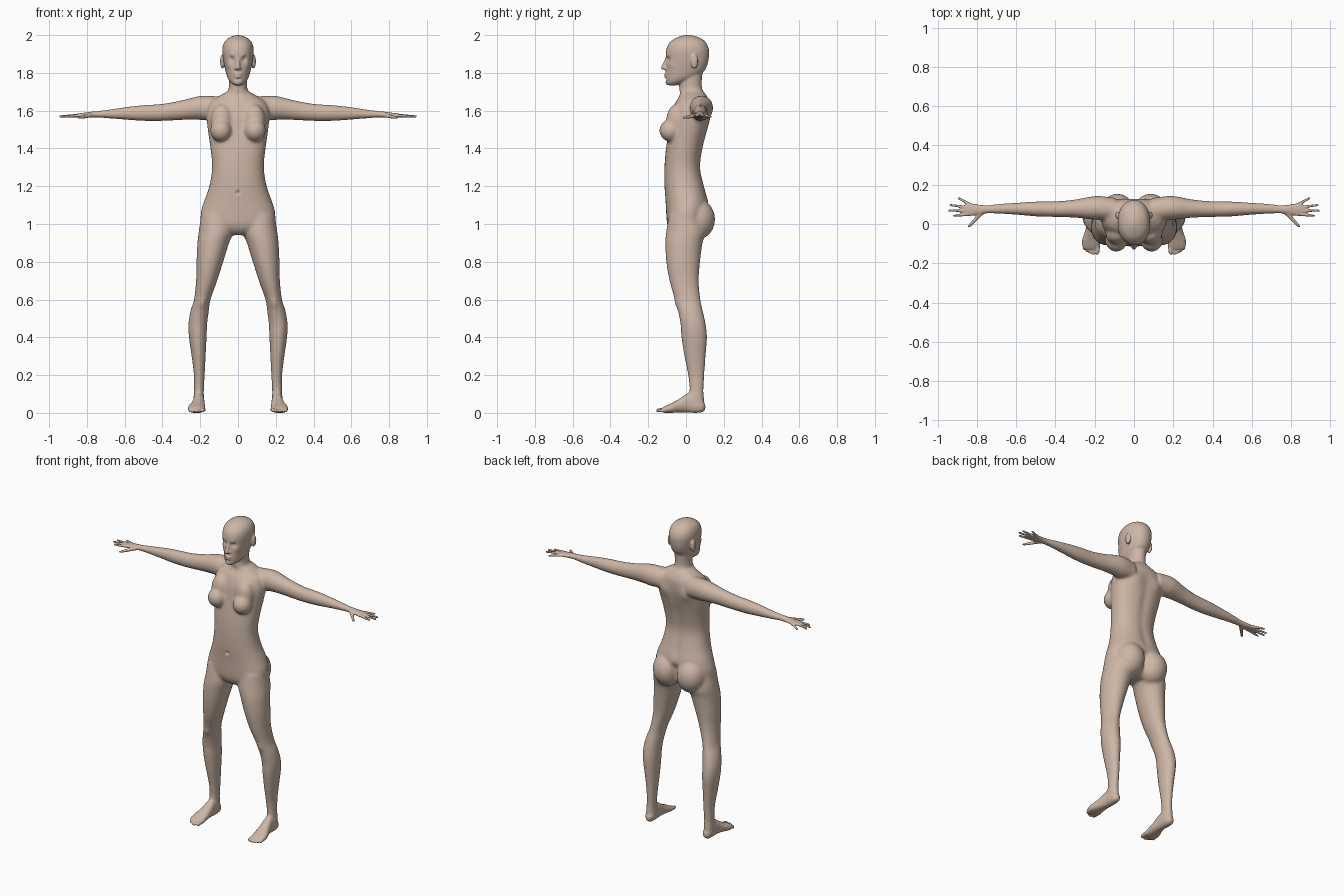
import bpy, bmesh, math
from mathutils import Matrix, Vector

bm = bmesh.new()


def loft(axis, rows, n=2.0, seg=40, sub=5):
    """Smooth skin through rows (t, u0, u1, v0, v1): superellipses boxed by u and v, at t on the axis."""
    pts = []
    for i in range(len(rows) - 1):
        p0, p1 = rows[max(i - 1, 0)], rows[i]
        p2, p3 = rows[i + 1], rows[min(i + 2, len(rows) - 1)]
        last = i == len(rows) - 2
        for s in range(sub + (1 if last else 0)):
            f = s / sub
            pts.append([0.5 * (2 * b + (c - a) * f + (2 * a - 5 * b + 4 * c - d) * f * f
                               + (3 * b - a - 3 * c + d) * f ** 3)
                        for a, b, c, d in zip(p0, p1, p2, p3)])
    rings = []
    for t, u0, u1, v0, v1 in pts:
        ring = []
        for k in range(seg):
            a = 2 * math.pi * k / seg
            c, s = math.cos(a), math.sin(a)
            u = (u0 + u1) / 2 + (u1 - u0) / 2 * math.copysign(abs(c) ** (2 / n), c)
            v = (v0 + v1) / 2 + (v1 - v0) / 2 * math.copysign(abs(s) ** (2 / n), s)
            co = {'x': (t, u, v), 'y': (u, t, v), 'z': (u, v, t)}[axis]
            ring.append(bm.verts.new(co))
        rings.append(ring)
    for r, q in zip(rings, rings[1:]):
        for k in range(seg):
            j = (k + 1) % seg
            bm.faces.new((r[k], r[j], q[j], q[k]))
    bm.faces.new(rings[0])
    bm.faces.new(rings[-1])


def ball(c, r, seg=24):
    m = Matrix.Translation(c) @ Matrix.Diagonal((*r, 1))
    bmesh.ops.create_uvsphere(bm, u_segments=seg, v_segments=seg // 2, radius=1, matrix=m)


def digit(p, q, r0, r1, steps=16):
    """Tapering finger or toe made of a row of overlapping balls."""
    p, q = Vector(p), Vector(q)
    for i in range(steps + 1):
        f = i / steps
        r = r0 + (r1 - r0) * f
        ball(p.lerp(q, f), (r, r, r), 12)


# leg: z, x range, y range
loft('z', [
    (1.05, .03, .195, -.09, .08), (.96, .024, .208, -.105, .105), (.90, .047, .215, -.11, .088),
    (.80, .078, .220, -.105, .075), (.70, .110, .222, -.088, .068), (.60, .145, .233, -.06, .077),
    (.54, .154, .252, -.043, .090), (.47, .163, .263, -.03, .105), (.40, .166, .260, -.025, .112),
    (.30, .171, .246, -.01, .105), (.20, .176, .234, .01, .098), (.12, .180, .234, .018, .094),
    (.06, .180, .236, .01, .097), (.015, .186, .230, .02, .09)])

# foot: y, x range, z range
loft('y', [
    (.102, .195, .217, .018, .045), (.085, .182, .232, .004, .07), (.05, .178, .236, 0, .095),
    (.01, .177, .238, .002, .105), (-.03, .175, .248, .003, .078), (-.08, .174, .264, 0, .05),
    (-.11, .175, .264, 0, .036), (-.128, .182, .258, .004, .026)], 2.4)

# toes
for x, tip, r in ((.187, -.146, .0135), (.208, -.150, .010), (.224, -.145, .0095),
                  (.240, -.137, .009), (.254, -.126, .0085)):
    digit((x - .003, -.10, .018), (x, tip, r), r, r * .85, 8)

# arm and palm: x, y range, z range
loft('x', [
    (.09, .015, .130, 1.555, 1.675), (.17, .020, .143, 1.548, 1.680), (.22, .023, .140, 1.552, 1.675),
    (.30, .032, .125, 1.550, 1.655), (.40, .035, .116, 1.545, 1.637), (.50, .038, .115, 1.545, 1.630),
    (.58, .045, .110, 1.550, 1.622), (.68, .051, .104, 1.558, 1.607), (.76, .052, .096, 1.563, 1.597),
    (.80, .045, .101, 1.564, 1.591), (.84, .043, .107, 1.564, 1.586), (.86, .050, .103, 1.567, 1.582)])

# fingers and thumb
for p, q in (((.83, .050, 1.575), (.918, .042, 1.569)), ((.84, .067, 1.576), (.943, .069, 1.570)),
             ((.84, .083, 1.576), (.936, .097, 1.570)), ((.83, .097, 1.575), (.893, .131, 1.568))):
    digit(p, q, .0095, .0068)
digit((.775, .058, 1.576), (.841, -.012, 1.562), .0125, .0075)

# breast, buttock, ear
ball((.090, -.082, 1.495), (.058, .060, .060))
ball((.085, -.050, 1.550), (.060, .055, .085))
ball((.085, .060, 1.025), (.092, .095, .108))
ball((.083, .044, 1.860), (.012, .020, .038))

# mirror everything so far to the other side
dup = bmesh.ops.duplicate(bm, geom=bm.verts[:] + bm.edges[:] + bm.faces[:])['geom']
for v in dup:
    if isinstance(v, bmesh.types.BMVert):
        v.co.x *= -1

# torso
loft('z', [(z, -w, w, f, b) for z, w, f, b in (
    (.942, .045, -.06, .05), (.965, .12, -.085, .08), (1.0, .19, -.10, .095), (1.06, .197, -.105, .11),
    (1.12, .180, -.108, .118), (1.20, .152, -.114, .098), (1.30, .137, -.114, .077),
    (1.40, .146, -.106, .090), (1.50, .160, -.090, .115), (1.58, .167, -.078, .128),
    (1.64, .150, -.058, .126), (1.675, .105, -.035, .112), (1.70, .060, -.03, .095))], 2.25, 56)

# neck
loft('z', [(z, -w, w, f, b) for z, w, f, b in (
    (1.64, .08, -.05, .11), (1.68, .062, -.042, .098), (1.715, .050, -.036, .087),
    (1.75, .048, -.036, .083), (1.82, .052, -.04, .09))])

# head
loft('z', [(z, -w, w, f, b) for z, w, f, b in (
    (1.733, .018, -.098, -.05), (1.750, .040, -.105, .0), (1.775, .056, -.106, .055),
    (1.81, .066, -.107, .097), (1.85, .075, -.105, .115), (1.89, .081, -.107, .122),
    (1.92, .083, -.105, .122), (1.95, .078, -.094, .112), (1.975, .063, -.070, .092),
    (1.992, .036, -.035, .058), (2.0, .010, -.005, .022))], 2.15, 48)

# nose and lips
digit((0, -.100, 1.878), (0, -.120, 1.828), .008, .0125)
for s in (-1, 1):
    ball((s * .011, -.111, 1.824), (.008, .010, .008), 12)
ball((0, -.103, 1.793), (.025, .013, .0065))
ball((0, -.103, 1.779), (.021, .013, .0075))

bmesh.ops.recalc_face_normals(bm, faces=bm.faces[:])
mesh = bpy.data.meshes.new("body")
bm.to_mesh(mesh)
bm.free()
body = bpy.data.objects.new("body", mesh)
bpy.context.collection.objects.link(body)

# fuse all parts into one skin
fuse = body.modifiers.new("fuse", 'REMESH')
fuse.mode = 'VOXEL'
fuse.voxel_size = .005
deps = bpy.context.evaluated_depsgraph_get()
fused = bpy.data.meshes.new_from_object(body.evaluated_get(deps))
body.modifiers.clear()
body.data = fused

bm = bmesh.new()
bm.from_mesh(fused)

# soften the joins, keeping hands, toes and face crisp
soft = [v for v in bm.verts if abs(v.co.x) < .76 and .045 < v.co.z < 1.735]
for i in range(22):
    bmesh.ops.smooth_vert(bm, verts=soft, factor=.5, use_axis_x=True, use_axis_y=True, use_axis_z=True)
for i in range(2):
    bmesh.ops.smooth_vert(bm, verts=bm.verts[:], factor=.5, use_axis_x=True, use_axis_y=True, use_axis_z=True)

# sculpted details, mirrored in x: centre, radius, push
dents = [
    (.034, -.098, 1.872, .016, 0, .013, 0),    # eye socket
    (.034, -.088, 1.869, .009, 0, -.006, 0),   # eyeball
    (.030, -.102, 1.893, .012, 0, -.004, 0),   # brow
    (.055, -.080, 1.842, .020, .002, -.004, 0),  # cheekbone
    (0, -.107, 1.765, .009, 0, .004, 0),       # below the lip
    (0, -.102, 1.747, .014, 0, -.004, 0),      # chin
    (0, -.040, 1.685, .020, 0, .008, 0),       # collar notch
    (0, -.113, 1.165, .010, 0, .010, 0),       # navel
    (.085, .125, 1.560, .045, 0, .010, 0),     # shoulder blade
    (.188, -.060, .575, .028, 0, -.006, 0),    # kneecap
]
# spine groove and cleft
dents += [(0, .10, 1.15 + .04 * i, .03, 0, -.005, 0) for i in range(12)]
dents += [(0, .12, .97 + .025 * i, .022, 0, -.009, 0) for i in range(5)]
for v in bm.verts:
    move = Vector()
    side = 1 if v.co.x >= 0 else -1
    for cx, cy, cz, r, dx, dy, dz in dents:
        if abs(v.co.z - cz) < 3 * r:
            d2 = (abs(v.co.x) - cx) ** 2 + (v.co.y - cy) ** 2 + (v.co.z - cz) ** 2
            move += math.exp(-d2 / (r * r)) * Vector((dx * side, dy, dz))
    v.co += move
bm.to_mesh(fused)
bm.free()

# skin colour
skin = bpy.data.materials.new("skin")
skin.diffuse_color = (.61, .47, .38, 1)
fused.materials.clear()
fused.materials.append(skin)
fused.polygons.foreach_set("material_index", [0] * len(fused.polygons))
fused.shade_smooth()
